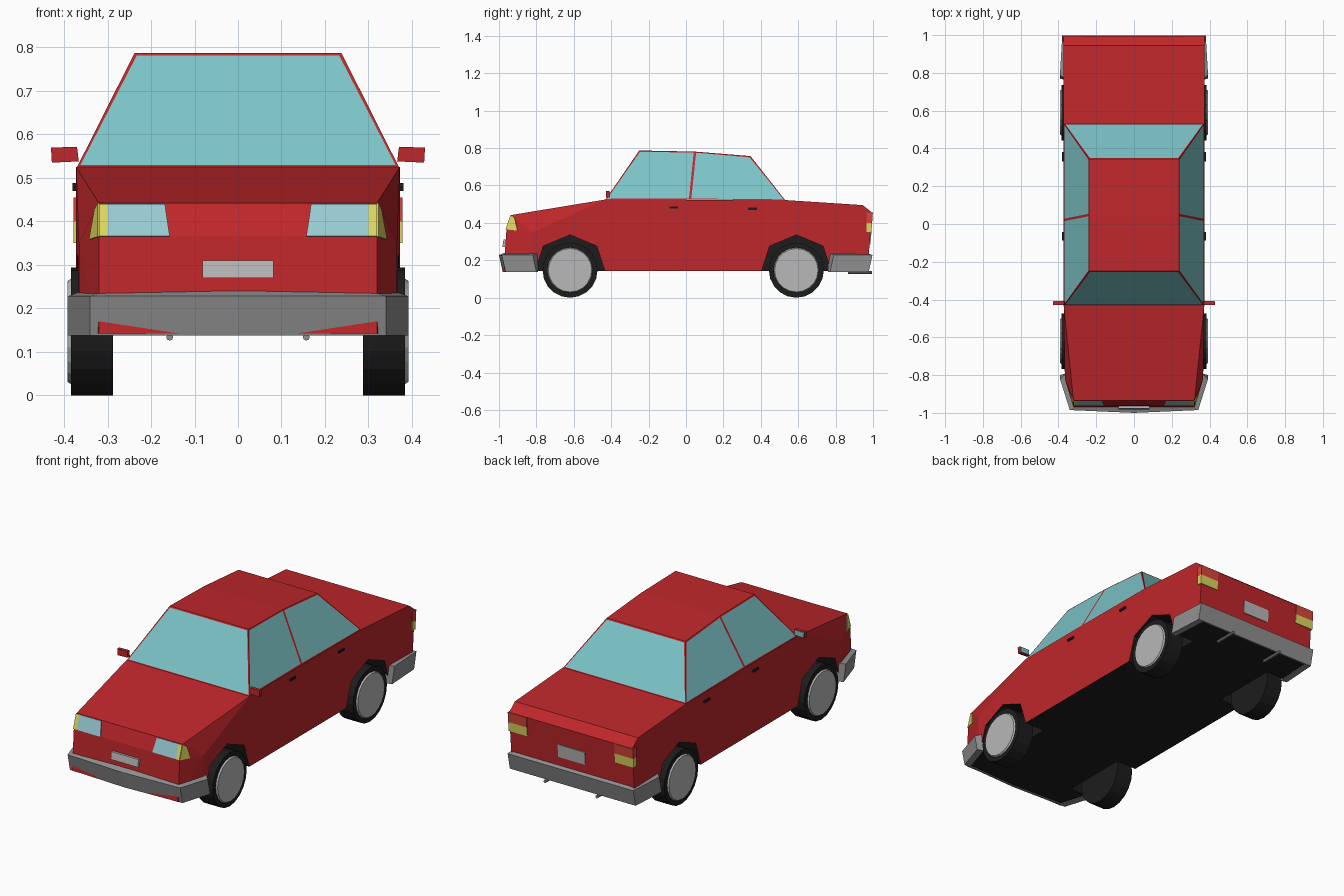
import bpy, bmesh, math
from mathutils import Vector, Matrix

if "Cube" in bpy.data.objects:
    bpy.data.objects.remove(bpy.data.objects["Cube"])


def material(name, *rgb):
    m = bpy.data.materials.new(name)
    m.diffuse_color = (*rgb, 1)
    m.use_nodes = True
    m.node_tree.nodes["Principled BSDF"].inputs["Base Color"].default_value = m.diffuse_color
    return m


RED = material("red_paint", 0.52, 0.02, 0.024)
BLACK = material("black", 0.012, 0.012, 0.012)
GLASS = material("glass", 0.2, 0.55, 0.57)
LAMP = material("lamp_glass", 0.32, 0.6, 0.66)
YELLOW = material("yellow_lens", 0.72, 0.68, 0.12)
ORANGE = material("red_lens", 0.68, 0.06, 0.04)
BUMPER = material("bumper_grey", 0.28, 0.28, 0.28)
SILVER = material("silver", 0.48, 0.48, 0.48)


def finish(name, bm, mats, mirror=False):
    bmesh.ops.recalc_face_normals(bm, faces=bm.faces)
    me = bpy.data.meshes.new(name)
    bm.to_mesh(me)
    bm.free()
    for m in mats:
        me.materials.append(m)
    ob = bpy.data.objects.new(name, me)
    bpy.context.collection.objects.link(ob)
    if mirror:
        mod = ob.modifiers.new("Mirror", 'MIRROR')
        mod.use_mirror_merge = False
    return ob


def slab(name, pts, push, mat, mirror=False):
    """Polygon extruded along the push vector."""
    bm = bmesh.new()
    a = [bm.verts.new(p) for p in pts]
    b = [bm.verts.new(Vector(p) + Vector(push)) for p in pts]
    bm.faces.new(a)
    bm.faces.new(b[::-1])
    for i in range(len(a)):
        j = (i + 1) % len(a)
        bm.faces.new((a[i], a[j], b[j], b[i]))
    return finish(name, bm, [mat], mirror)


def prism(name, yz, x0, x1, mat, mirror=False):
    return slab(name, [(x0, y, z) for y, z in yz], (x1 - x0, 0, 0), mat, mirror)


def box(name, x, y, z, mat, mirror=False):
    yz = [(y[0], z[0]), (y[1], z[0]), (y[1], z[1]), (y[0], z[1])]
    return prism(name, yz, x[0], x[1], mat, mirror)


# Lower body: convex hull of the right-hand corner points and their mirror images
W = 0.372
D, E, F = Vector((0.366, -0.82, 0.35)), Vector((0.32, -0.935, 0.442)), Vector((0.32, -0.96, 0.365))
half = [(W, -0.43, 0.525), (W, -0.43, 0.142), (0.366, -0.82, 0.142), D, E, F,
        (0.32, -0.975, 0.142), (W, 0.53, 0.522), (W, 0.945, 0.495),
        (W, 0.995, 0.455), (W, 0.97, 0.142)]
bm = bmesh.new()
for p in half:
    for s in (1, -1):
        bm.verts.new((s * p[0], p[1], p[2]))
bmesh.ops.convex_hull(bm, input=bm.verts)
bmesh.ops.dissolve_limit(bm, angle_limit=0.01, verts=bm.verts, edges=bm.edges)
bm.normal_update()
for f in bm.faces:
    f.material_index = 1 if f.normal.z < -0.9 else 0
body = finish("body", bm, [RED, BLACK])

# Wheel wells cut into the body
AXLES = {"front": -0.62, "rear": 0.59}
arch = [(-0.195, 0.1), (-0.187, 0.14), (-0.143, 0.276), (0, 0.336),
        (0.143, 0.276), (0.187, 0.14), (0.195, 0.1)]
bpy.context.view_layer.objects.active = body
for end, y in AXLES.items():
    cutter = prism(end + "_well_cutter", [(y + a, z) for a, z in arch], 0.25, 0.5, BLACK, True)
    cutter.hide_render = True
    mod = body.modifiers.new(end + "_well", 'BOOLEAN')
    mod.operation = 'DIFFERENCE'
    mod.solver = 'EXACT'
    mod.material_mode = 'TRANSFER'
    mod.object = cutter
    bpy.context.view_layer.update()
    bpy.ops.object.modifier_apply(modifier=mod.name)
    bpy.data.objects.remove(cutter)

# Cabin: base and roof stations, glass inset into the sloping faces
base = [(-0.43, 0.525), (0.022, 0.525), (0.53, 0.522)]
roof = [(-0.25, 0.787), (0.048, 0.781), (0.345, 0.757)]
bm = bmesh.new()
b = {s: [bm.verts.new((s * 0.37, y, z)) for y, z in base] for s in (1, -1)}
r = {s: [bm.verts.new((s * 0.238, y, z)) for y, z in roof] for s in (1, -1)}
panes = [bm.faces.new((b[1][i], b[-1][i], r[-1][i], r[1][i])) for i in (0, 2)]
for i in (0, 1):
    bm.faces.new((r[1][i], r[1][i + 1], r[-1][i + 1], r[-1][i]))
    bm.faces.new((b[1][i], b[1][i + 1], b[-1][i + 1], b[-1][i]))
    panes += [bm.faces.new((b[s][i], b[s][i + 1], r[s][i + 1], r[s][i])) for s in (1, -1)]
bmesh.ops.recalc_face_normals(bm, faces=bm.faces)
bmesh.ops.inset_individual(bm, faces=panes, thickness=0.009)
for f in panes:
    f.material_index = 1
finish("cabin", bm, [RED, GLASS])


# Bumpers wrapped around the ends
def bumper(name, path, end):
    path = path + [(-x, y) for x, y in path[::-1] if x > 0]
    bm = bmesh.new()
    rings = []
    for x, y in path:
        sx = (x > 0) - (x < 0)
        xi, yi = x - 0.035 * sx, y - 0.03 * end
        rings.append([bm.verts.new(p) for p in (
            (x, y - 0.02 * end, 0.138), (x, y, 0.228), (xi, yi, 0.24), (xi, yi, 0.138))])
    for p, q in zip(rings, rings[1:]):
        for i in range(4):
            j = (i + 1) % 4
            bm.faces.new((p[i], p[j], q[j], q[i]))
    bm.faces.new(rings[0])
    bm.faces.new(rings[-1])
    finish(name, bm, [BUMPER])


bumper("front_bumper", [(0.392, -0.82), (0.34, -0.985), (0, -1.0)], -1)
bumper("rear_bumper", [(0.392, 0.79), (0.38, 0.997)], 1)

# Wheels: tyre and slightly domed rim
for end, y in AXLES.items():
    for part, x0, x1, r0, r1, mat in (("tyre", 0.287, 0.384, 0.147, 0.147, BLACK),
                                      ("rim", 0.37, 0.392, 0.13, 0.116, SILVER)):
        bm = bmesh.new()
        m = Matrix.Translation(((x0 + x1) / 2, y, 0.147)) @ Matrix.Rotation(math.pi / 2, 4, 'Y')
        bmesh.ops.create_cone(bm, cap_ends=True, segments=20, radius1=r0, radius2=r1,
                              depth=x1 - x0, matrix=m)
        finish(f"{end}_{part}", bm, [mat], True)


# Front lamps laid on the sloping nose
def nose(x, t):
    p = E.lerp(F, t)
    return (x, p.y, p.z)


out = (0, -0.004, 0.001)
slab("headlamp", [nose(0.168, 0.04), nose(0.157, 1), nose(0.3, 1), nose(0.3, 0.04)], out, LAMP, True)
slab("front_indicator", [nose(0.3, 0.04), nose(0.3, 1), nose(0.32, 1), nose(0.32, 0.04)],
     out, YELLOW, True)
slab("side_indicator", [E, F, F.lerp(D, 0.43), E.lerp(D, 0.17)], (0.003, -0.002, 0), YELLOW, True)

# Tail lamps wrapped round the rear corners
prism("tail_lamp", [(0.965, 0.4), (0.965, 0.455), (0.999, 0.455), (0.995, 0.4)],
      0.265, 0.378, ORANGE, True)
prism("rear_indicator", [(0.965, 0.35), (0.965, 0.4), (0.995, 0.4), (0.991, 0.35)],
      0.265, 0.378, YELLOW, True)

# Plates
prism("front_plate", [(-0.96, 0.27), (-0.982, 0.27), (-0.976, 0.31), (-0.96, 0.31)],
      -0.082, 0.082, SILVER)
prism("rear_plate", [(0.96, 0.285), (0.986, 0.285), (0.992, 0.355), (0.96, 0.355)],
      -0.082, 0.082, SILVER)

# Wing mirrors with glass on the rear side
for name, y0, y1, mat, e in (("wing_mirror", -0.428, -0.41, RED, 0),
                             ("wing_mirror_glass", -0.41, -0.407, GLASS, 0.003)):
    slab(name, [(0.366 + e, y0, 0.538 + e), (0.428 - e, y0, 0.535 + e),
                (0.43 - e, y0, 0.57 - e), (0.37 + e, y0, 0.571 - e)], (0, y1 - y0, 0), mat, True)

# Door handles
box("front_door_handle", (0.365, 0.38), (-0.087, -0.042), (0.477, 0.488), BLACK, True)
box("rear_door_handle", (0.365, 0.38), (0.332, 0.38), (0.47, 0.481), BLACK, True)

# Exhaust pipes
bm = bmesh.new()
bmesh.ops.create_cone(bm, cap_ends=True, segments=8, radius1=0.008, radius2=0.008, depth=0.13,
                      matrix=Matrix.Translation((0.157, 0.93, 0.134)) @ Matrix.Rotation(math.pi / 2, 4, 'X'))
finish("exhaust_pipe", bm, [BUMPER], True)
